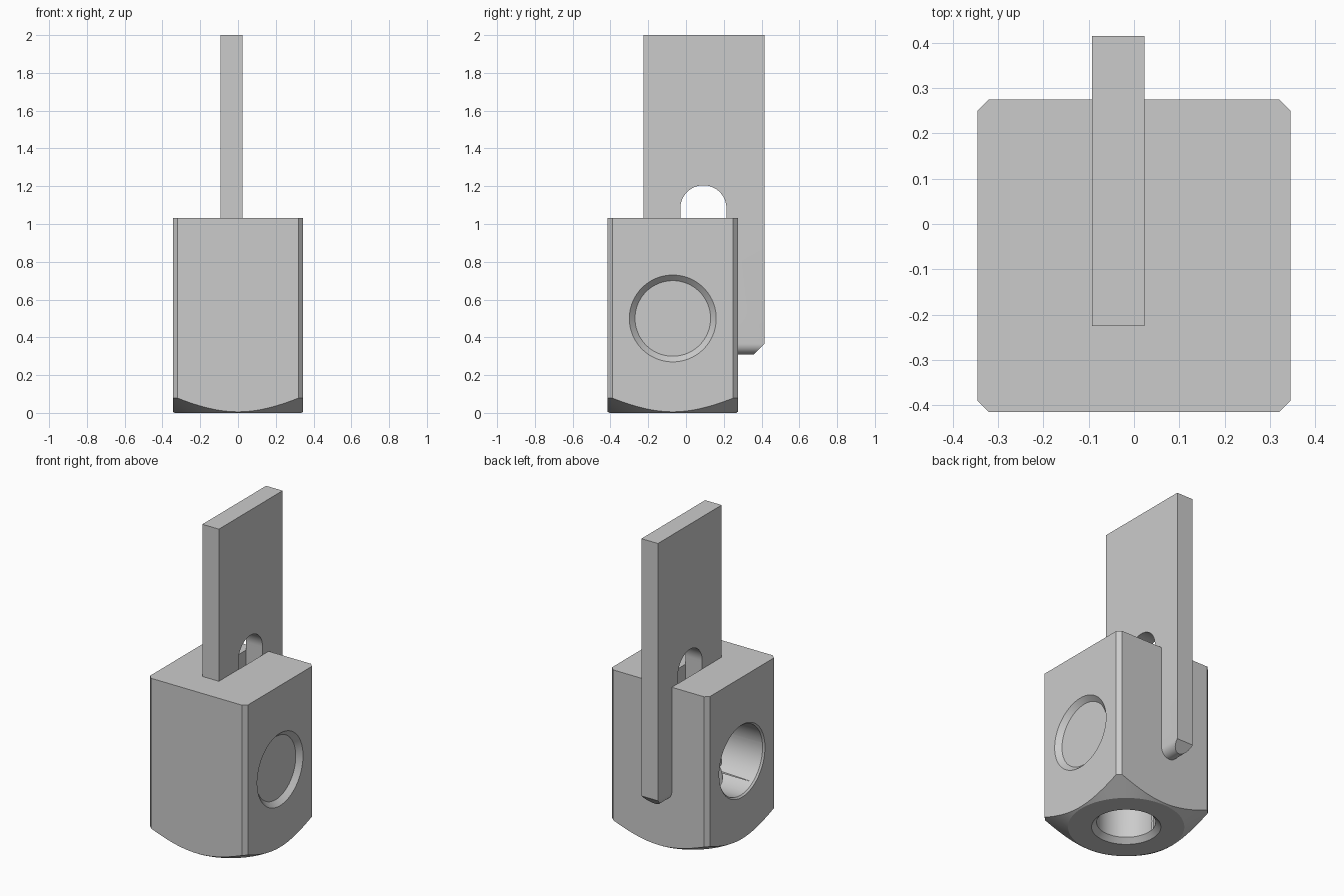
import bpy, math
from mathutils import Vector

if "Cube" in bpy.data.objects:
    bpy.data.objects.remove(bpy.data.objects["Cube"], do_unlink=True)

steel = bpy.data.materials.new("plain grey")
steel.use_nodes = True
GREY = (0.6, 0.6, 0.6, 1)
steel.diffuse_color = GREY
steel.node_tree.nodes["Principled BSDF"].inputs["Base Color"].default_value = GREY


def prism(name, outline, axis, start, end):
    """Extrude a 2D outline along an axis; outline uses the other two axes in order."""
    n = len(outline)
    verts = []
    for d in (start, end):
        for p in outline:
            v = list(p)
            v.insert("xyz".index(axis), d)
            verts.append(Vector(v))
    faces = [list(range(n)), list(range(n, 2 * n))]
    faces += [(i, (i + 1) % n, (i + 1) % n + n, i + n) for i in range(n)]
    mesh = bpy.data.meshes.new(name)
    mesh.from_pydata(verts, [], faces)
    obj = bpy.data.objects.new(name, mesh)
    bpy.context.collection.objects.link(obj)
    obj.data.materials.append(steel)
    bpy.context.view_layer.objects.active = obj
    bpy.ops.object.select_all(action='DESELECT')
    obj.select_set(True)
    bpy.ops.object.mode_set(mode='EDIT')
    bpy.ops.mesh.select_all(action='SELECT')
    bpy.ops.mesh.normals_make_consistent(inside=False)
    bpy.ops.object.mode_set(mode='OBJECT')
    return obj


def cone(name, r1, r2, z, depth, turn=(0, 0, 0), at=None):
    """Cone or cylinder, starting at height z unless a centre is given."""
    bpy.ops.mesh.primitive_cone_add(vertices=96, radius1=r1, radius2=r2, depth=depth,
                                    location=at or (0, MID, z + depth / 2), rotation=turn)
    obj = bpy.context.object
    obj.name = name
    obj.data.materials.append(steel)
    return obj


def boolean(obj, tool, operation='DIFFERENCE'):
    mod = obj.modifiers.new("cut", 'BOOLEAN')
    mod.object, mod.operation, mod.solver = tool, operation, 'EXACT'
    bpy.context.view_layer.objects.active = obj
    bpy.ops.object.modifier_apply(modifier=mod.name)
    bpy.data.objects.remove(tool, do_unlink=True)


def finish(obj):
    bpy.ops.object.select_all(action='DESELECT')
    obj.select_set(True)
    bpy.context.view_layer.objects.active = obj
    bpy.ops.object.shade_smooth_by_angle(angle=math.radians(20))


MID, HALF, TOP, EDGE = -0.07, 0.345, 1.033, 0.025      # block
LEFT, RIGHT, FRONT, BACK, LOW = -0.093, 0.023, -0.225, 0.415, 0.31  # blade

# Block with chamfered upright edges
inner = HALF - EDGE
quarter = [(HALF, inner), (inner, HALF)]
outline = []
for k in range(4):
    c, s = round(math.cos(k * math.pi / 2)), round(math.sin(k * math.pi / 2))
    outline += [(x * c - y * s, MID + x * s + y * c) for x, y in quarter]
block = prism("block", outline, 'z', 0, TOP)

# Conical bevel under the block
boolean(block, cone("cone_limit", 0.335, 0.335 + 1.2 * math.sqrt(3), 0, 1.2), 'INTERSECT')

# Cross bore with a countersink at each mouth
CROSS_Z, BORE = 0.5, 0.22
boolean(block, cone("bore_cutter", BORE, BORE, 0, 1, (0, math.pi / 2, 0), (0, MID, CROSS_Z)))
for side in (-1, 1):
    boolean(block, cone("mouth_cutter", BORE - 0.02, BORE + 0.04, 0, 0.06,
                        (0, side * math.pi / 2, 0), (side * HALF, MID, CROSS_Z)))

# Bore in the underside, also countersunk
boolean(block, cone("base_bore_cutter", 0.17, 0.17, -0.1, 0.5))
boolean(block, cone("base_mouth_cutter", 0.23, 0.14, -0.03, 0.09))

# Blade section: flat sides and a full round lower edge
radius, centre = (RIGHT - LEFT) / 2, (RIGHT + LEFT) / 2
section = [(LEFT, 2), (RIGHT, 2)]
for i in range(25):
    a = -math.pi * i / 24
    section.append((centre + radius * math.cos(a), LOW + radius + radius * math.sin(a)))

# Slot in the block, open at the top and back
boolean(block, prism("slot_cutter", section, 'y', FRONT, BACK))

# Blade with clipped lower corners
blade = prism("blade", section, 'y', FRONT, BACK)
clip = 0.055
side_view = [(FRONT, 2), (FRONT, LOW + clip), (FRONT + clip, LOW), (BACK - clip, LOW),
             (BACK, LOW + clip), (BACK, 2)]
boolean(blade, prism("clip_limit", side_view, 'x', -0.5, 0.5), 'INTERSECT')

# Keyhole through the blade: wide round end below, narrower round end above
HOLE_Y, NARROW, WIDE, Z_LOW, Z_HIGH = 0.092, 0.122, 0.17, 0.674, 1.083
spread = math.acos(NARROW / WIDE)
key = []
for i in range(33):
    a = math.pi * i / 32
    key.append((HOLE_Y + NARROW * math.cos(a), Z_HIGH + NARROW * math.sin(a)))
for i in range(65):
    a = math.pi - spread + (math.pi + 2 * spread) * i / 64
    key.append((HOLE_Y + WIDE * math.cos(a), Z_LOW + WIDE * math.sin(a)))
boolean(blade, prism("keyhole_cutter", key, 'x', -0.5, 0.5))

finish(block)
finish(blade)
